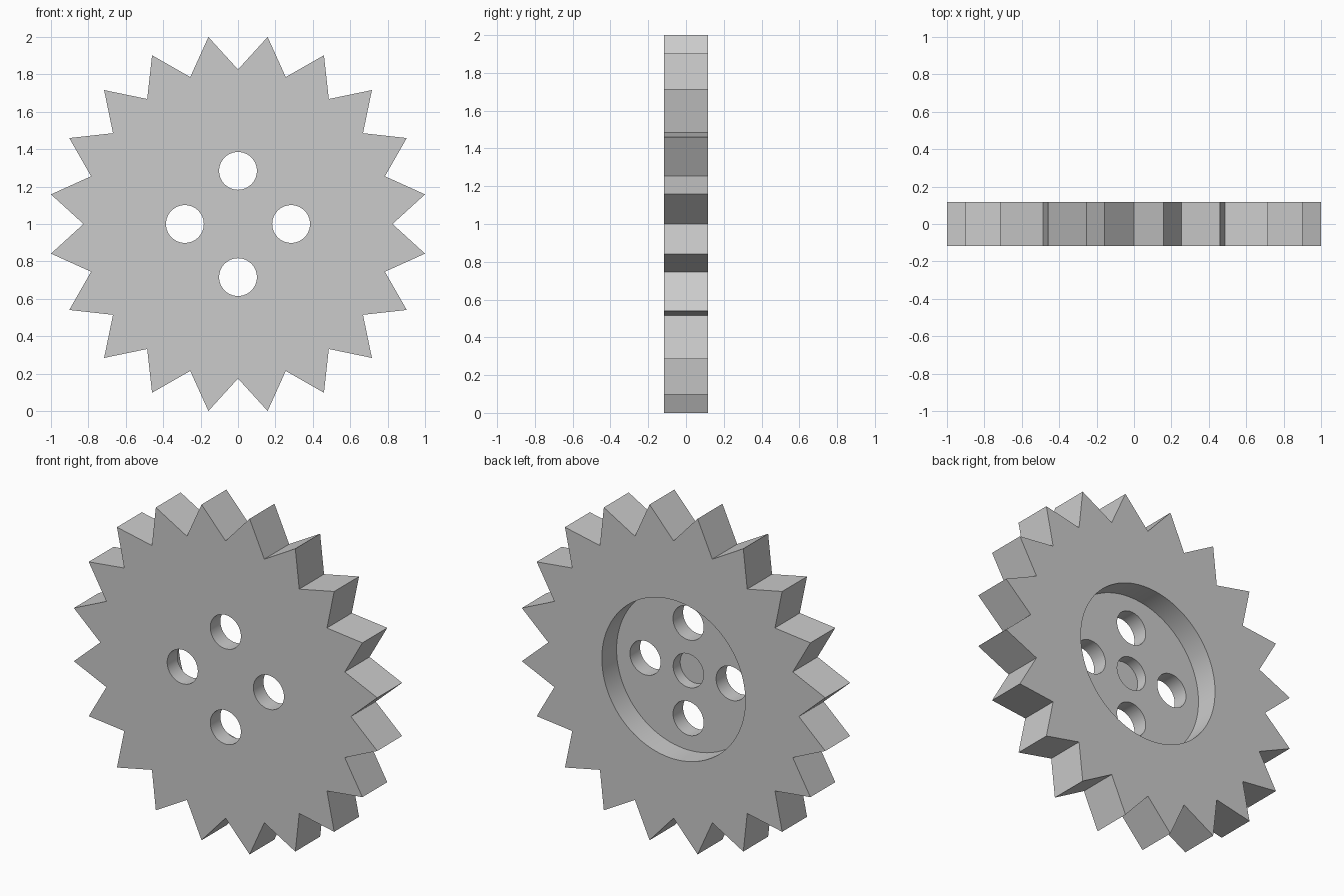
import bpy, bmesh, math
from mathutils import Vector

TEETH = 20
TIP_R, ROOT_R = 1.0125, 0.826
HALF = 0.117                  # half the disc thickness
FLOOR, POCKET = -0.022, -0.088  # depths of the rear recess and hub pocket
CENTRE_Z = 1.0

cube = bpy.data.objects.get("Cube")
if cube:
    bpy.data.objects.remove(cube, do_unlink=True)


def prism(name, outline, y0, y1):
    """Extrude a closed x/z outline from y0 to y1."""
    bm = bmesh.new()
    face = bm.faces.new([bm.verts.new((x, y0, z)) for x, z in outline])
    ext = bmesh.ops.extrude_face_region(bm, geom=[face])
    verts = [g for g in ext["geom"] if isinstance(g, bmesh.types.BMVert)]
    bmesh.ops.translate(bm, verts=verts, vec=Vector((0, y1 - y0, 0)))
    bmesh.ops.recalc_face_normals(bm, faces=bm.faces)
    mesh = bpy.data.meshes.new(name)
    bm.to_mesh(mesh)
    bm.free()
    obj = bpy.data.objects.new(name, mesh)
    bpy.context.collection.objects.link(obj)
    return obj


def circle(cx, cz, r, n=64):
    steps = [math.tau * i / n for i in range(n)]
    return [(cx + r * math.cos(a), cz + r * math.sin(a)) for a in steps]


def cut(target, outline, y0, y1):
    """Subtract a prism from the target and discard the cutter."""
    cutter = prism("cutter", outline, y0, y1)
    cutter.hide_render = True
    mod = target.modifiers.new("cut", "BOOLEAN")
    mod.operation = "DIFFERENCE"
    mod.solver = "EXACT"
    mod.object = cutter
    bpy.context.view_layer.objects.active = target
    bpy.ops.object.modifier_apply(modifier=mod.name)
    bpy.data.objects.remove(cutter, do_unlink=True)


# Toothed disc: roots and tips alternate around the rim
outline = []
for i in range(TEETH * 2):
    a = math.pi * i / TEETH
    r = TIP_R if i % 2 else ROOT_R
    outline.append((r * math.sin(a), CENTRE_Z + r * math.cos(a)))
wheel = prism("toothed_wheel", outline, -HALF, HALF)

# Rear recess, blind hub pocket and four through holes
cut(wheel, circle(0, CENTRE_Z, 0.473, 96), FLOOR, 0.3)
cut(wheel, circle(0, CENTRE_Z, 0.1), POCKET, 0.3)
for i in range(4):
    a = math.pi / 2 * i
    hole = circle(0.284 * math.cos(a), CENTRE_Z + 0.284 * math.sin(a), 0.101)
    cut(wheel, hole, -0.3, 0.3)

# Single grey material
grey = bpy.data.materials.new("plain_grey")
grey.use_nodes = True
colour = (0.6, 0.6, 0.6, 1)
grey.diffuse_color = colour
grey.node_tree.nodes["Principled BSDF"].inputs["Base Color"].default_value = colour
wheel.data.materials.clear()
wheel.data.materials.append(grey)
for poly in wheel.data.polygons:
    poly.material_index = 0

# Smooth hole walls, sharp teeth
bpy.ops.object.select_all(action="DESELECT")
wheel.select_set(True)
bpy.context.view_layer.objects.active = wheel
bpy.ops.object.shade_smooth_by_angle(angle=math.radians(30))
